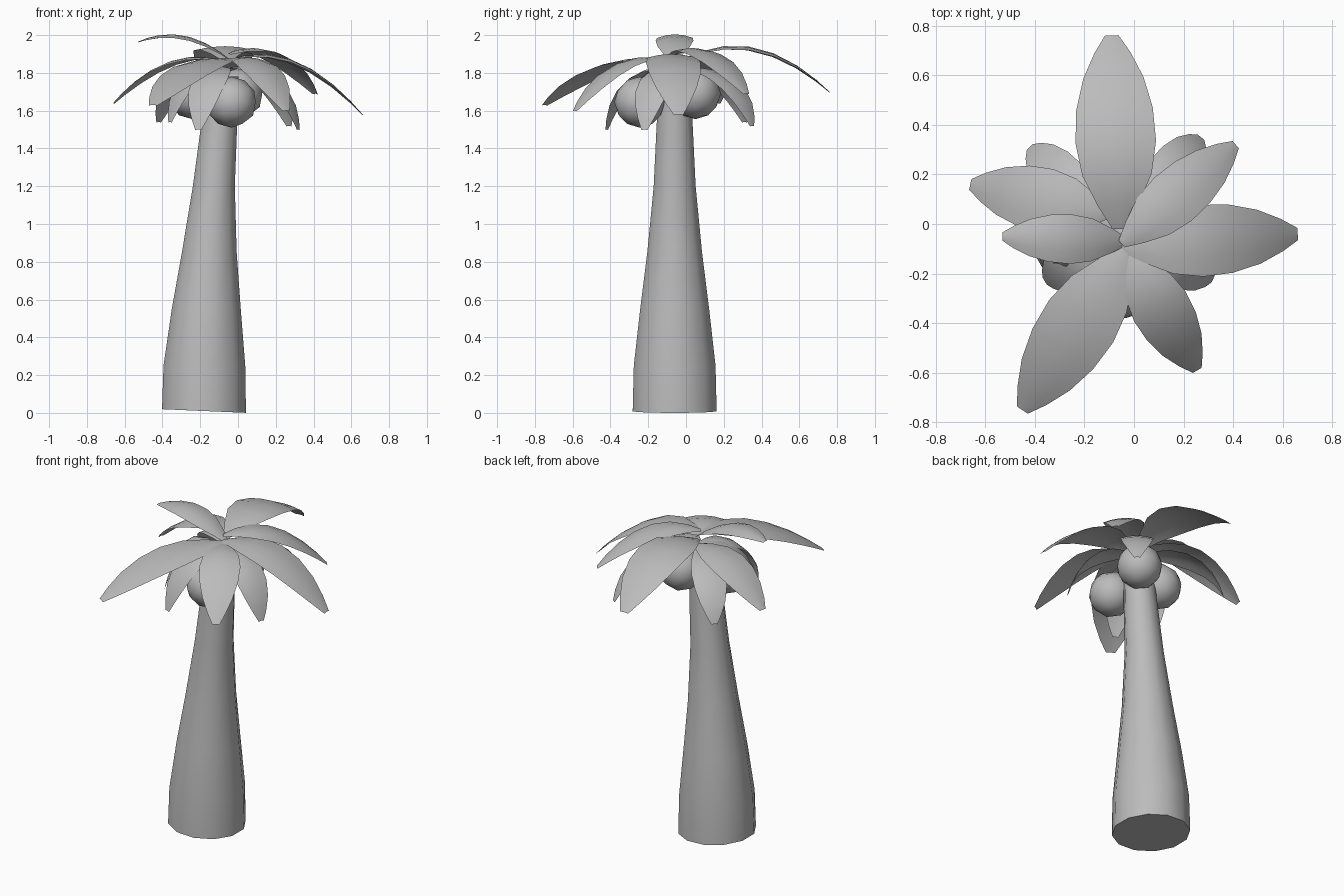
import bpy, bmesh, math
from mathutils import Vector

cube = bpy.data.objects.get("Cube")
if cube:
    bpy.data.objects.remove(cube)

grey = bpy.data.materials.new("plain grey")
grey.use_nodes = True
grey.diffuse_color = (0.5, 0.5, 0.5, 1)
grey.node_tree.nodes["Principled BSDF"].inputs["Base Color"].default_value = (0.5, 0.5, 0.5, 1)


def finish(bm, name, angle):
    mesh = bpy.data.meshes.new(name)
    bm.to_mesh(mesh)
    bm.free()
    mesh.materials.append(grey)
    ob = bpy.data.objects.new(name, mesh)
    bpy.context.collection.objects.link(ob)
    bpy.ops.object.select_all(action='DESELECT')
    ob.select_set(True)
    bpy.context.view_layer.objects.active = ob
    bpy.ops.object.shade_smooth_by_angle(angle=math.radians(angle))
    return ob


def skin(bm, rows, closed):
    # Bridge successive rows of vertices with quads
    n = len(rows[0])
    for a, b in zip(rows, rows[1:]):
        for i in range(n if closed else n - 1):
            j = (i + 1) % n
            bm.faces.new((a[i], a[j], b[j], b[i]))


# Trunk: leaning, tapering tube; each ring is (height, centre x, radius)
RINGS = [(0, -.18, .23), (.25, -.178, .224), (.55, -.168, .189), (.85, -.152, .15),
         (1.2, -.128, .115), (1.5, -.102, .1), (1.78, -.08, .085)]
SIDES = 12
bm = bmesh.new()
rows = []
for z, cx, r in RINGS:
    row = []
    for i in range(SIDES):
        a = math.tau * (i + .5) / SIDES
        tilt = .01 * (1 - math.cos(a)) if z == 0 else 0
        row.append(bm.verts.new((cx + r * math.cos(a), -.06 + r * math.sin(a), z + tilt)))
    rows.append(row)
skin(bm, rows, True)
bm.faces.new(rows[0][::-1])
bm.faces.new(rows[-1])
finish(bm, "trunk", 50)

# Coconuts under the crown
for k, centre in enumerate([(-.035, -.245, 1.645), (0, .05, 1.69), (-.24, -.06, 1.69)]):
    bm = bmesh.new()
    bmesh.ops.create_icosphere(bm, subdivisions=2, radius=.135)
    bmesh.ops.translate(bm, vec=centre, verts=bm.verts)
    finish(bm, f"coconut_{k + 1}", 60)

# Fronds: curved blades with a blunt tip; outline is (position, share of width)
OUTLINE = [(0, .16), (.12, .5), (.28, .86), (.45, 1), (.62, .95), (.78, .75), (.91, .45), (1, .17)]


def frond(name, root, tip, arch, width, reach=.5):
    root, tip = Vector(root), Vector(tip)
    ctrl = root.lerp(tip, reach)
    ctrl.z = arch
    along = tip - root
    side = Vector((-along.y, along.x, 0)).normalized()
    bm = bmesh.new()
    rows = []
    for t, share in OUTLINE:
        p = root.lerp(ctrl, t).lerp(ctrl.lerp(tip, t), t)
        row = []
        for s in (1, .5, 0, -.5, -1):
            drop = Vector((0, 0, -.02 * s * s * share))
            row.append(bm.verts.new(p + side * (s * share * width / 2) + drop))
        rows.append(row)
    skin(bm, rows, False)
    bmesh.ops.recalc_face_normals(bm, faces=bm.faces)
    if sum(f.normal.z for f in bm.faces) < 0:
        bmesh.ops.reverse_faces(bm, faces=bm.faces)
    finish(bm, name, 60)


# Upper fronds
frond("frond_back", (-.06, -.02, 1.87), (-.09, .76, 1.70), 2.08, .325)
frond("frond_back_left", (-.05, -.08, 1.90), (.41, .32, 1.69), 2.02, .23)
frond("frond_left", (-.05, -.09, 1.87), (.66, -.04, 1.58), 2.0, .29)
frond("frond_front_left", (-.02, -.12, 1.87), (.255, -.59, 1.60), 1.95, .24)
frond("frond_front_right", (-.02, -.1, 1.87), (-.45, -.75, 1.63), 1.93, .31)
frond("frond_right", (-.03, -.07, 1.86), (-.53, -.05, 1.965), 2.08, .2)
frond("frond_back_right", (-.1, .04, 1.87), (-.66, .16, 1.64), 1.95, .26)

# Shorter fronds drooping between them
for k, tip in enumerate([(.32, -.22, 1.5), (-.21, -.42, 1.5), (.27, .35, 1.52),
                         (-.42, .31, 1.54), (-.36, -.23, 1.54)]):
    frond(f"drooping_frond_{k + 1}", (-.06, -.05, 1.83), tip, 1.87, .2, .8)
